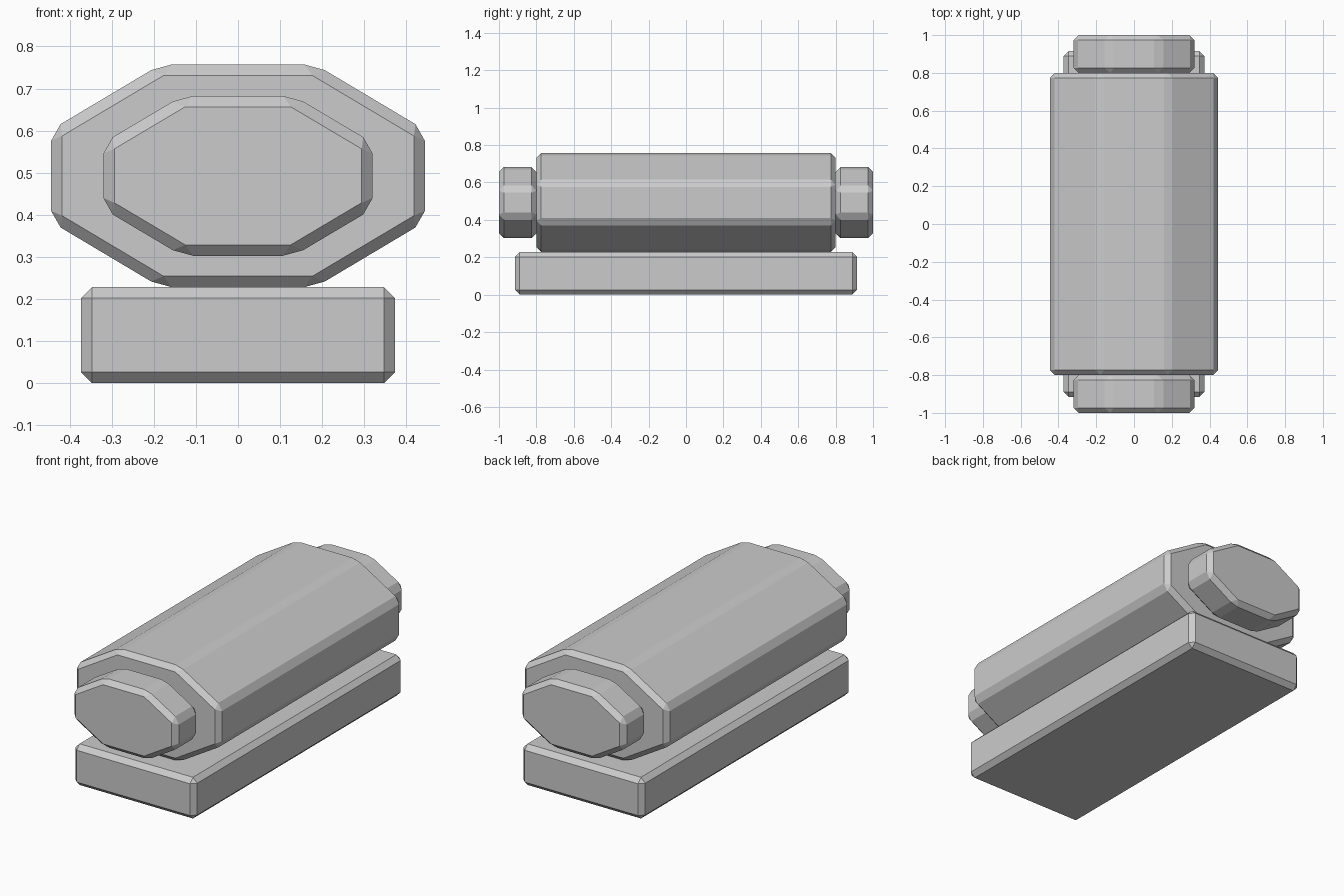
import bpy
from math import pi

if "Cube" in bpy.data.objects:
    bpy.data.objects.remove(bpy.data.objects["Cube"])

BEVEL = 0.026
AXIS_Z = 0.4925


def finish(obj, name):
    obj.name = name
    bpy.ops.object.transform_apply(location=False, rotation=True, scale=True)
    mod = obj.modifiers.new("chamfer", 'BEVEL')
    mod.width = BEVEL
    mod.segments = 1
    mod.limit_method = 'ANGLE'
    mod.angle_limit = 0.3
    return obj


def octagon_prism(name, half_w, half_h, y0, y1):
    # Flattened eight-sided prism along y, with flat sides facing x and z
    bpy.ops.mesh.primitive_cylinder_add(vertices=8, radius=1, depth=1)
    obj = bpy.context.object
    c = 0.9238795
    obj.rotation_euler = (0, 0, pi / 8)
    bpy.ops.object.transform_apply(rotation=True)
    obj.scale = (half_w / c, half_h / c, y1 - y0)
    bpy.ops.object.transform_apply(scale=True)
    obj.rotation_euler = (pi / 2, 0, 0)
    obj.location = (0, (y0 + y1) / 2, AXIS_Z)
    return finish(obj, name)


# Base plate
bpy.ops.mesh.primitive_cube_add(size=1, location=(0, 0, 0.114))
base = bpy.context.object
base.scale = (0.746, 1.83, 0.228)
finish(base, "base_plate")

# Main barrel
octagon_prism("barrel", 0.444, 0.2645, -0.8, 0.8)

# End caps
octagon_prism("front_cap", 0.32, 0.19, -1.0, -0.8)
octagon_prism("back_cap", 0.32, 0.19, 0.8, 1.0)
